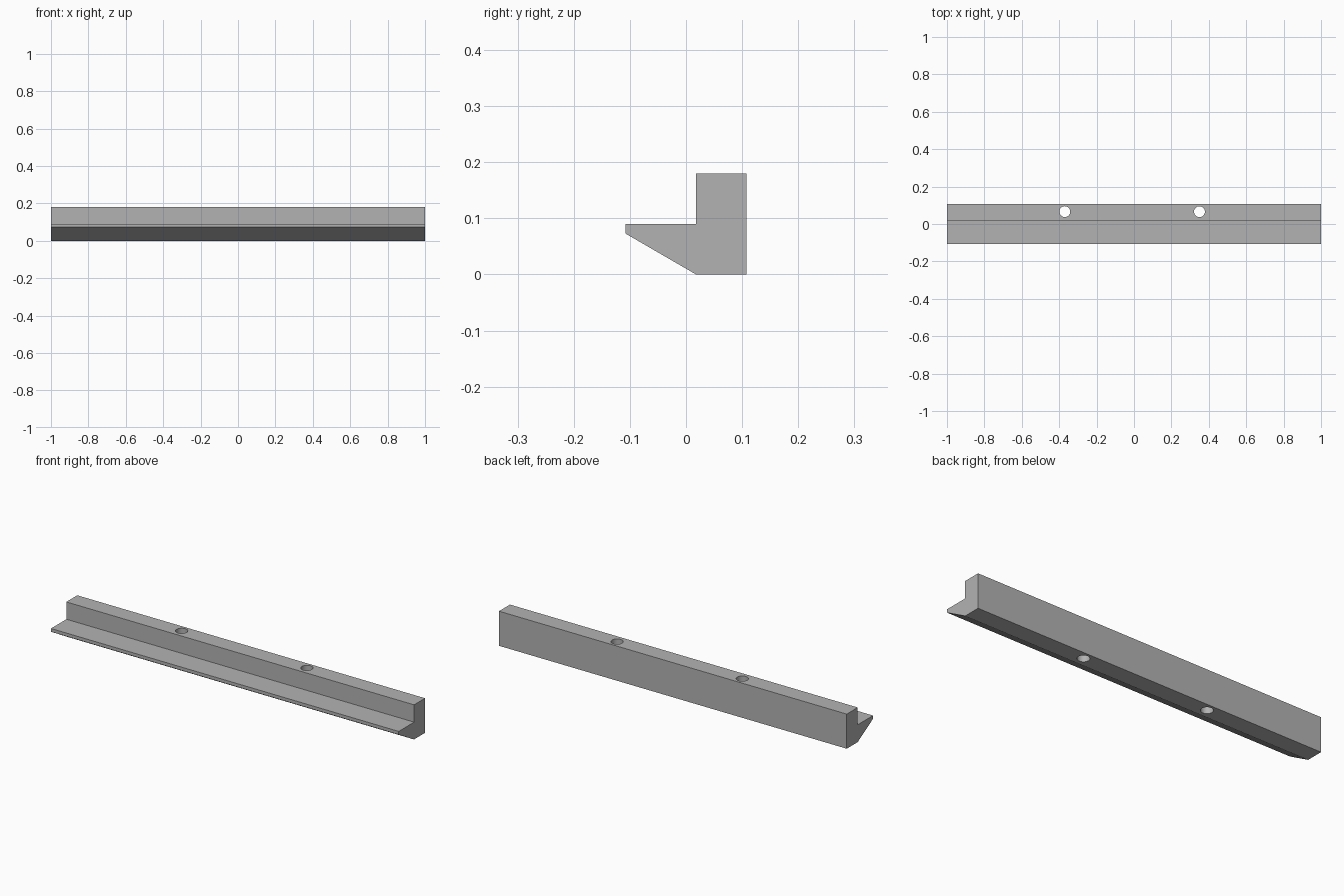
import bpy
import bmesh

cube = bpy.data.objects.get("Cube")
if cube:
    bpy.data.objects.remove(cube, do_unlink=True)

grey = bpy.data.materials.new("plain grey")
grey.use_nodes = True
grey.diffuse_color = (0.45, 0.45, 0.45, 1)
grey.node_tree.nodes["Principled BSDF"].inputs["Base Color"].default_value = grey.diffuse_color


def extrude_profile(name, points, direction):
    """Solid made by sweeping a closed outline along a direction."""
    bm = bmesh.new()
    face = bm.faces.new([bm.verts.new(p) for p in points])
    swept = bmesh.ops.extrude_face_region(bm, geom=[face], use_keep_orig=True)
    verts = [v for v in swept["geom"] if isinstance(v, bmesh.types.BMVert)]
    bmesh.ops.translate(bm, verts=verts, vec=direction)
    bmesh.ops.recalc_face_normals(bm, faces=bm.faces)
    mesh = bpy.data.meshes.new(name)
    bm.to_mesh(mesh)
    bm.free()
    mesh.materials.append(grey)
    obj = bpy.data.objects.new(name, mesh)
    bpy.context.collection.objects.link(obj)
    return obj


# Ledge rail: upright bar with a bevelled lip along the front
back, front, step = 0.108, -0.108, 0.018
height, lip_top, lip_bottom = 0.18, 0.09, 0.073
profile = [(front, lip_top), (step, lip_top), (step, height), (back, height),
           (back, 0), (step, 0), (front, lip_bottom)]
rail = extrude_profile("ledge_rail", [(-1, y, z) for y, z in profile], (2, 0, 0))

# Vertical screw holes through the upright bar
for x in (-0.37, 0.35):
    bpy.ops.mesh.primitive_cylinder_add(vertices=32, radius=0.029, depth=0.4,
                                        location=(x, 0.066, 0.09))
    cutter = bpy.context.object
    cutter.name = "screw_hole_cutter"
    cutter.hide_render = True
    cutter.data.materials.append(grey)
    hole = rail.modifiers.new("screw_hole", 'BOOLEAN')
    hole.operation = 'DIFFERENCE'
    hole.solver = 'EXACT'
    hole.object = cutter
    bpy.ops.object.select_all(action='DESELECT')
    rail.select_set(True)
    bpy.context.view_layer.objects.active = rail
    bpy.ops.object.modifier_apply(modifier=hole.name)
    bpy.data.objects.remove(cutter, do_unlink=True)

# Smooth hole walls, crisp edges elsewhere
bpy.ops.object.shade_smooth_by_angle(angle=0.5)
